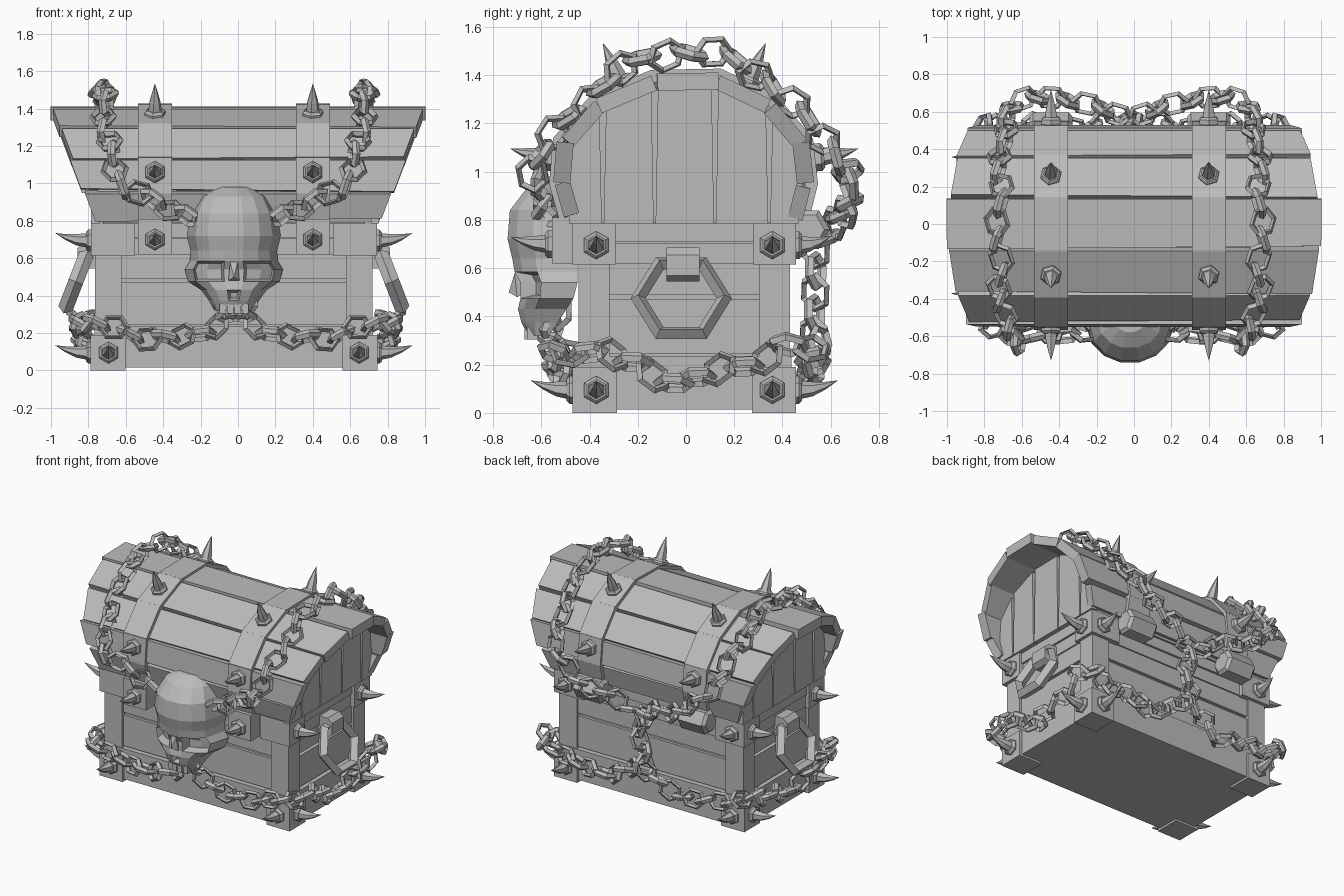
import bpy, bmesh, math
from mathutils import Vector as V

if "Cube" in bpy.data.objects:
    bpy.data.objects.remove(bpy.data.objects["Cube"])

CX, CY = -0.022, -0.007
mat = bpy.data.materials.new("grey")
mat.diffuse_color = (0.5, 0.5, 0.5, 1)
mat.use_nodes = True
mat.node_tree.nodes["Principled BSDF"].inputs["Base Color"].default_value = mat.diffuse_color


def finish(name, bm):
    bmesh.ops.recalc_face_normals(bm, faces=bm.faces)
    me = bpy.data.meshes.new(name)
    bm.to_mesh(me)
    bm.free()
    me.materials.append(mat)
    ob = bpy.data.objects.new(name, me)
    bpy.context.collection.objects.link(ob)
    return ob


def add_hull(bm, pts):
    part = bmesh.new()
    for p in pts:
        part.verts.new(p)
    bmesh.ops.convex_hull(part, input=part.verts)
    bmesh.ops.dissolve_limit(part, angle_limit=0.02, verts=part.verts, edges=part.edges)
    tmp = bpy.data.meshes.new("tmp")
    part.to_mesh(tmp)
    part.free()
    bm.from_mesh(tmp)
    bpy.data.meshes.remove(tmp)


def add_box(bm, x0, x1, y0, y1, z0, z1):
    add_hull(bm, [(x, y, z) for x in (x0, x1) for y in (y0, y1) for z in (z0, z1)])


def sym_box(bm, hx, hy, z0, z1):
    add_box(bm, CX - hx, CX + hx, CY - hy, CY + hy, z0, z1)


def add_ring(bm, c, u, v, n, hexa, inner, thick):
    # six-sided ring with a diamond section
    rows = []
    for a, b in hexa:
        d = u * a + v * b
        mid = c + d * (1 + inner) / 2
        rows.append([bm.verts.new(p) for p in
                     (c + d, mid + n * thick, c + d * inner, mid - n * thick)])
    for i in range(6):
        r, s = rows[i], rows[(i + 1) % 6]
        for k in range(4):
            bm.faces.new((r[k], s[k], s[(k + 1) % 4], r[(k + 1) % 4]))


# --- chest body ---
bm = bmesh.new()
sym_box(bm, 0.70, 0.405, 0.03, 0.79)
finish("body_core", bm)
bm = bmesh.new()
sym_box(bm, 0.745, 0.445, 0.015, 0.235)
finish("plinth", bm)
bm = bmesh.new()
for z0, z1 in ((0.245, 0.47), (0.49, 0.63)):
    sym_box(bm, 0.725, 0.425, z0, z1)
finish("body_planks", bm)
bm = bmesh.new()
sym_box(bm, 0.735, 0.435, 0.62, 0.705)
sym_box(bm, 0.745, 0.445, 0.71, 0.785)
finish("body_rim", bm)

posts, plates = bmesh.new(), bmesh.new()
for sx in (-1, 1):
    for sy in (-1, 1):
        def corner(b, xs, ys, z0, z1):
            add_box(b, *sorted(CX + sx * x for x in xs), *sorted(CY + sy * y for y in ys), z0, z1)
        corner(posts, (0.60, 0.742), (0.31, 0.438), 0.2, 0.64)
        corner(plates, (0.58, 0.767), (0.28, 0.463), 0, 0.19)
        corner(plates, (0.53, 0.765), (0.285, 0.463), 0.615, 0.787)
finish("corner_posts", posts)
finish("corner_plates", plates)

# --- lid ---
PROF = [(-.50, .79), (-.545, .95), (-.53, 1.13), (-.38, 1.30), (-.14, 1.40),
        (.14, 1.405), (.36, 1.30), (.505, 1.13), (.525, .95), (.485, .79)]


def half(z):
    return 0.76 + (z - 0.79) * 0.375


IN = [(-.01 + (y + .01) * .92, .79 + (z - .79) * .92) for y, z in PROF]
bm = bmesh.new()
add_hull(bm, [(x, y, z) for y, z in IN for x in (-0.75, 0.72)])
finish("lid_core", bm)


def height(y):
    for (a, za), (b, zb) in zip(IN[2:], IN[3:-2]):
        if a <= y <= b:
            return za + (zb - za) * (y - a) / (b - a)
    return IN[2][1]


# end boards with gaps that widen upwards
bm = bmesh.new()
gaps = [-0.49, -0.345, -0.13, 0.12, 0.345, 0.47]
for a, b in zip(gaps, gaps[1:]):
    ys = [a + .014] + [y for y, z in IN[2:-2] if a + .014 < y < b - .014] + [b - .014]
    for x0, x1 in ((-0.785, -0.74), (0.71, 0.755)):
        add_hull(bm, [(x, y, height(y)) for x in (x0, x1) for y in ys] +
                 [(x, y, 0.785) for x in (x0, x1) for y in (a + .004, b - .004)])
finish("lid_end_planks", bm)

bm, straps = bmesh.new(), bmesh.new()
for i, (p, q) in enumerate(zip(PROF, PROF[1:])):
    p, q = V(p), V(q)
    d = (q - p).normalized()
    n = V((-d.y, d.x))
    j = (0, .012, -.008)[i % 3]
    pts = []
    for s in (-1, 1):
        g = .022 if (s > 0) == (i % 2 == 0) else .006
        for e in (p + d * g, q - d * .006):
            for k in (j * .5, -.065):
                r = e + n * k
                pts.append((s * (half(e.y) + j), r.x, r.y))
    add_hull(bm, pts)
    # iron straps follow the arch
    for sx in (-1, 1):
        xc = CX + sx * 0.422
        add_hull(straps, [(xc + w, *(e + n * k)) for w in (-.091, .091)
                          for e in (p - d * .006, q + d * .006) for k in (-.03, .022)])
for sx in (-1, 1):
    xc = CX + sx * 0.422
    add_box(straps, xc - .091, xc + .091, -.555, -.44, .62, .81)
finish("lid_planks", bm)
finish("lid_straps", straps)

# --- back hinges ---
bm = bmesh.new()
for sx in (-1, 1):
    xc = CX + sx * 0.422
    add_hull(bm, [(xc + w * e, .505 + .092 * r * math.cos(k * math.pi / 3),
                   .76 + .092 * r * math.sin(k * math.pi / 3))
                  for k in range(6) for w, r in ((.115, .75), (.095, 1)) for e in (-1, 1)])
finish("hinges", bm)


# --- spikes on hexagonal studs ---
def add_spike(bm, pos, d, curl=0.0, length=0.18):
    pos, d = V(pos), V(d).normalized()
    up = V((0, 0, 1))
    u = up.cross(d).normalized() if abs(d.z) < 0.5 else d.orthogonal().normalized()
    v = d.cross(u)

    def hexa(r, t, c=0.0):
        return [pos + d * t + up * c + (u * math.sin(k * math.pi / 3) + v * math.cos(k * math.pi / 3)) * r
                for k in range(6)]
    add_hull(bm, hexa(.058, -.02) + hexa(.058, .012) + hexa(.045, .025))
    rows = [[bm.verts.new(p) for p in hexa(r, t * length, c * curl)]
            for r, t, c in ((.038, .1, 0), (.03, .4, .1), (.016, .7, .45))]
    tip = bm.verts.new(pos + d * length + up * curl)
    for r, s in zip(rows, rows[1:]):
        for k in range(6):
            bm.faces.new((r[k], r[(k + 1) % 6], s[(k + 1) % 6], s[k]))
    for k in range(6):
        bm.faces.new((rows[-1][k], rows[-1][(k + 1) % 6], tip))


bm = bmesh.new()
for sx in (-1, 1):
    xc = CX + sx * 0.422
    add_spike(bm, (xc, -.56, .70), (0, -1, 0), .03, .17)
    for sy in (-1, 1):
        add_spike(bm, (xc, CY + sy * .555, 1.06), (0, sy, .1), .02, .17)
        add_spike(bm, (xc, CY + sy * .265, 1.37), (0, sy * .4, .9), 0, .18)
        add_spike(bm, (CX + sx * .67, CY + sy * .463, .095), (0, sy, 0), .04, .175)
        for z in (.095, .695):
            add_spike(bm, (CX + sx * .767, CY + sy * .365, z), (sx, 0, 0), .04, .19)
    add_spike(bm, (CX + sx * .67, .456, .695), (0, 1, 0), .04, .15)
finish("spikes", bm)

# --- side handles ---
bm, tabs = bmesh.new(), bmesh.new()
for sx in (-1, 1):
    c = V((CX + sx * .845, -.02, .475))
    w = V((sx * .36, 0, -.93)).normalized()
    y = V((0, 1, 0))
    hexa = [(.21 * math.cos(k * math.pi / 3), .21 * math.sin(k * math.pi / 3)) for k in range(6)]
    add_ring(bm, c, y, w, y.cross(w), hexa, 0.70, .04)
    add_hull(tabs, [(CX + sx * x, -.013 + e * .068, z) for e in (-1, 1)
                    for x, z in ((.70, .685), (.80, .685), (.835, .655), (.835, .57), (.80, .545), (.70, .545))])
finish("side_handles", bm)
finish("handle_tabs", tabs)

# --- chains ---
LINK = [(.09, 0), (.045, .064), (-.045, .064), (-.09, 0), (-.045, -.064), (.045, -.064)]


def add_chain(bm, pts, flip=1, step=0.097, sway=.015):
    pts = [V(p) for p in pts]
    seg = [(q - p).length for p, q in zip(pts, pts[1:])]
    total = sum(seg)
    n = max(2, round(total / step))

    def at(s):
        s = min(max(s, 0), total)
        for p, q, l in zip(pts, pts[1:], seg):
            if s <= l:
                return p.lerp(q, s / l)
            s -= l
        return pts[-1]
    for i in range(n):
        s = (i + .5) * total / n
        c = at(s)
        t = (at(s + .05) - at(s - .05)).normalized()
        out = (c - V((0, 0, .7))).normalized()
        out = (out - t * out.dot(t)).normalized()
        b = t.cross(out) * flip
        # neighbouring links are rolled, swung and shifted against each other
        e = 1 if i % 2 else -1
        a = math.radians(30 if i % 2 else 120)
        v = b * math.cos(a) + out * math.sin(a)
        c = c + b * sway * (1 if i % 4 < 2 else -1)
        t = (t + b * .38 * e).normalized()
        v = (v - t * v.dot(t)).normalized()
        add_ring(bm, c, t, v, t.cross(v), LINK, 0.63, .021)


bm = bmesh.new()
arch = [(.70, 0, 1.505), (.70, .15, 1.48), (.69, .34, 1.385), (.675, .49, 1.22),
        (.64, .61, 1.11), (.59, .665, 1.0)]
for s in (-1, 1):
    path = [(.2, -.57, .83), (.34, -.59, .87), (.50, -.59, .92)]
    path += [(x, -y * .97, z) for x, y, z in arch[:0:-1]] + arch
    path += [(.43, .68, .89), (.22, .64, .80), (.02, .57, .72)]
    add_chain(bm, [(CX + s * x, y, z) for x, y, z in path], s)
finish("lid_chains", bm)

bm = bmesh.new()
quarter = [(0, .55, .30), (.14, .53, .23), (.28, .52, .17), (.45, .52, .17), (.6, .52, .21), (.78, .54, .25),
           (.84, .42, .27), (.82, .2, .19), (.81, 0, .12)]
for sx in (-1, 1):
    for sy in (-1, 1):
        path = [(-.1, .55, .36)] * (sy < 0) + quarter
        add_chain(bm, [(CX + .01 + sx * x, sy * y, z) for x, y, z in path], sx * sy)
add_chain(bm, [(CX, .53, .28), (CX, .54, .72)], sway=.02)
add_chain(bm, [(CX, -.53, .36), (CX, -.53, .58)])
finish("base_chain", bm)

# --- skull: stacked half rings with pushed-in sockets ---
RINGS = [(.98, .10, -.58), (.93, .185, -.665), (.84, .232, -.735), (.72, .25, -.745), (.64, .23, -.725),
         (.585, .235, -.715), (.54, .262, -.69), (.475, .245, -.69), (.43, .175, -.70),
         (.375, .135, -.685), (.32, .105, -.655)]
ANG = [math.radians(a) for a in (-90, -56, -34, -12, 12, 34, 56, 90)]
bm = bmesh.new()
rows = []
for z, hw, yf in RINGS:
    yb = -.45 if z > .5 else -.45 - (.5 - z) * .65
    rows.append([bm.verts.new((CX + hw * math.sin(a), yb + (yf - yb) * max(math.cos(a), 0) ** .8, z))
                 for a in ANG])
grid = [[bm.faces.new((r[k], r[k + 1], s[k + 1], s[k])) for k in range(7)] for r, s in zip(rows, rows[1:])]
bm.faces.new(rows[0])
bm.faces.new(rows[-1])
for r, s in zip(rows, rows[1:]):
    bm.faces.new((r[0], r[-1], s[-1], s[0]))
bmesh.ops.recalc_face_normals(bm, faces=bm.faces)
eyes = [[grid[r][k] for r in (5, 6) for k in ks] for ks in ((1, 2), (4, 5))]
for sock, depth in ((eyes[0], .06), (eyes[1], .06), ([grid[8][3]], .04)):
    bmesh.ops.inset_region(bm, faces=sock, thickness=.014, use_even_offset=True)
    for v in {v for f in sock for v in f.verts}:
        v.co.y += depth
finish("skull", bm)

bm = bmesh.new()
for k in (-1.5, -.5, .5, 1.5):
    x = CX + k * .04
    add_box(bm, x - .017, x + .017, -.675 + abs(k) * .01, -.60, .305, .355)
add_hull(bm, [(CX + x, y, z) for x, y, z in ((-.02, -.71, .58), (.02, -.71, .58), (-.03, -.70, .48),
                                          (.03, -.70, .48), (0, -.735, .50), (0, -.62, .52))])
finish("teeth_and_nose", bm)
